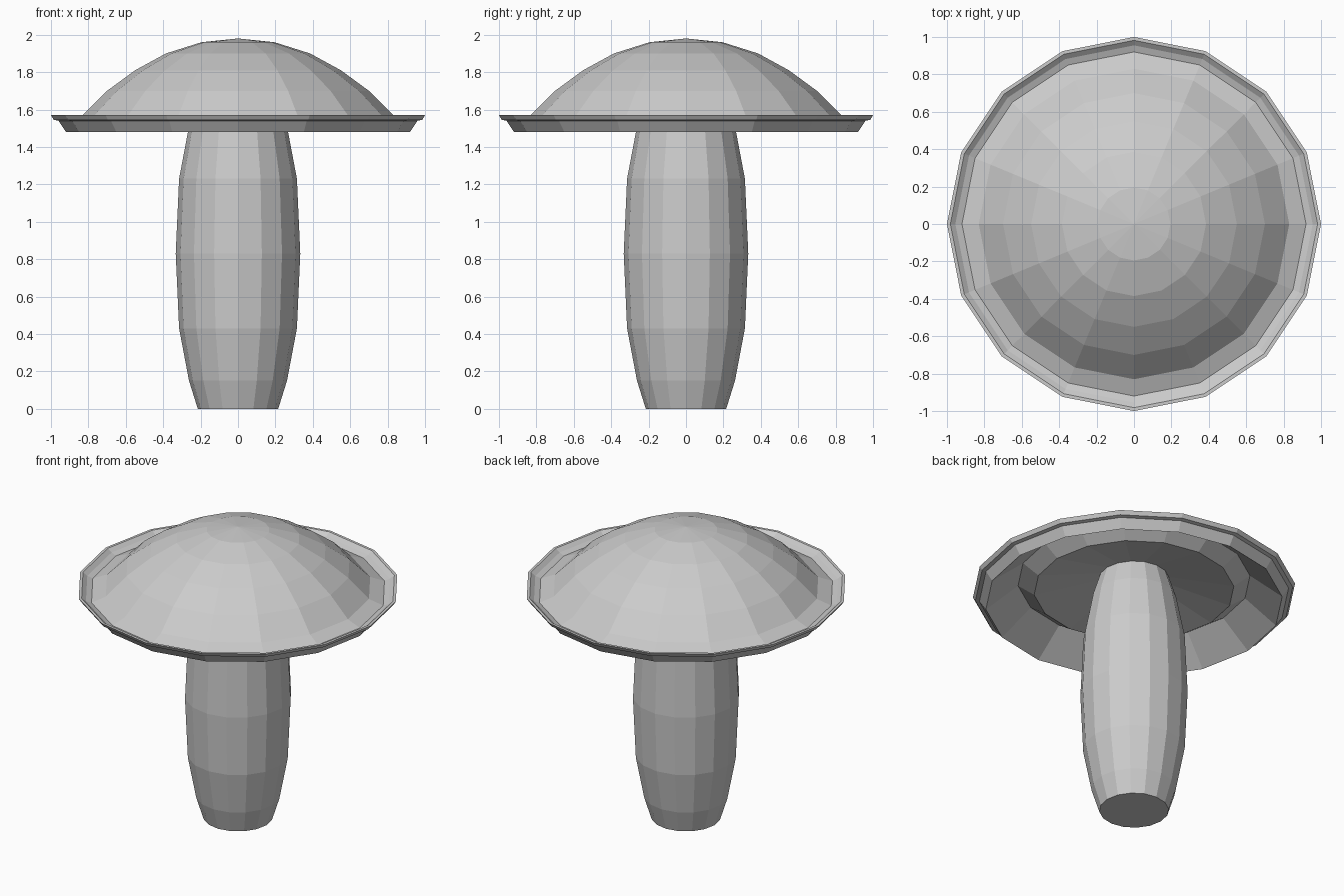
import bpy, bmesh, math

if "Cube" in bpy.data.objects:
    bpy.data.objects.remove(bpy.data.objects["Cube"])

SIDES = 16

mat = bpy.data.materials.new("plain grey")
mat.diffuse_color = (0.6, 0.6, 0.6, 1)
mat.use_nodes = True
mat.node_tree.nodes["Principled BSDF"].inputs["Base Color"].default_value = mat.diffuse_color


def lathe(name, profile):
    """Spin a bottom-to-top (radius, height) profile round z; radius 0 makes a pole."""
    bm = bmesh.new()
    rings = []
    for r, z in profile:
        if r == 0:
            rings.append([bm.verts.new((0, 0, z))] * SIDES)
        else:
            rings.append([bm.verts.new((r * math.cos(2 * math.pi * i / SIDES),
                                        r * math.sin(2 * math.pi * i / SIDES), z))
                          for i in range(SIDES)])
    for a, b in zip(rings, rings[1:]):
        for i in range(SIDES):
            j = (i + 1) % SIDES
            corners = list(dict.fromkeys((a[i], a[j], b[j], b[i])))
            bm.faces.new(corners)
    bmesh.ops.recalc_face_normals(bm, faces=bm.faces)
    mesh = bpy.data.meshes.new(name)
    bm.to_mesh(mesh)
    bm.free()
    mesh.materials.append(mat)
    obj = bpy.data.objects.new(name, mesh)
    bpy.context.collection.objects.link(obj)
    return obj


# Barrel-shaped stem, symmetric about its middle
half = [(0.215, 0), (0.262, 0.15), (0.315, 0.43)]
lathe("stem", [(0, 0)] + half + [(0.333, 0.83)]
      + [(r, 1.66 - z) for r, z in reversed(half)] + [(0, 1.66)])

# Cap: hollow underside, stepped rim with a small gutter, then the dome
underside = [(0, 1.67), (0.2, 1.66), (0.62, 1.57), (0.72, 1.64), (0.92, 1.48)]
rim = [(0.96, 1.54), (0.985, 1.545), (1.0, 1.57), (0.982, 1.57),
       (0.955, 1.548), (0.92, 1.535)]
dome = [(0.83, 1.57), (0.70, 1.70), (0.55, 1.81), (0.385, 1.90),
        (0.195, 1.96), (0, 1.98)]
lathe("cap", underside + rim + dome)
